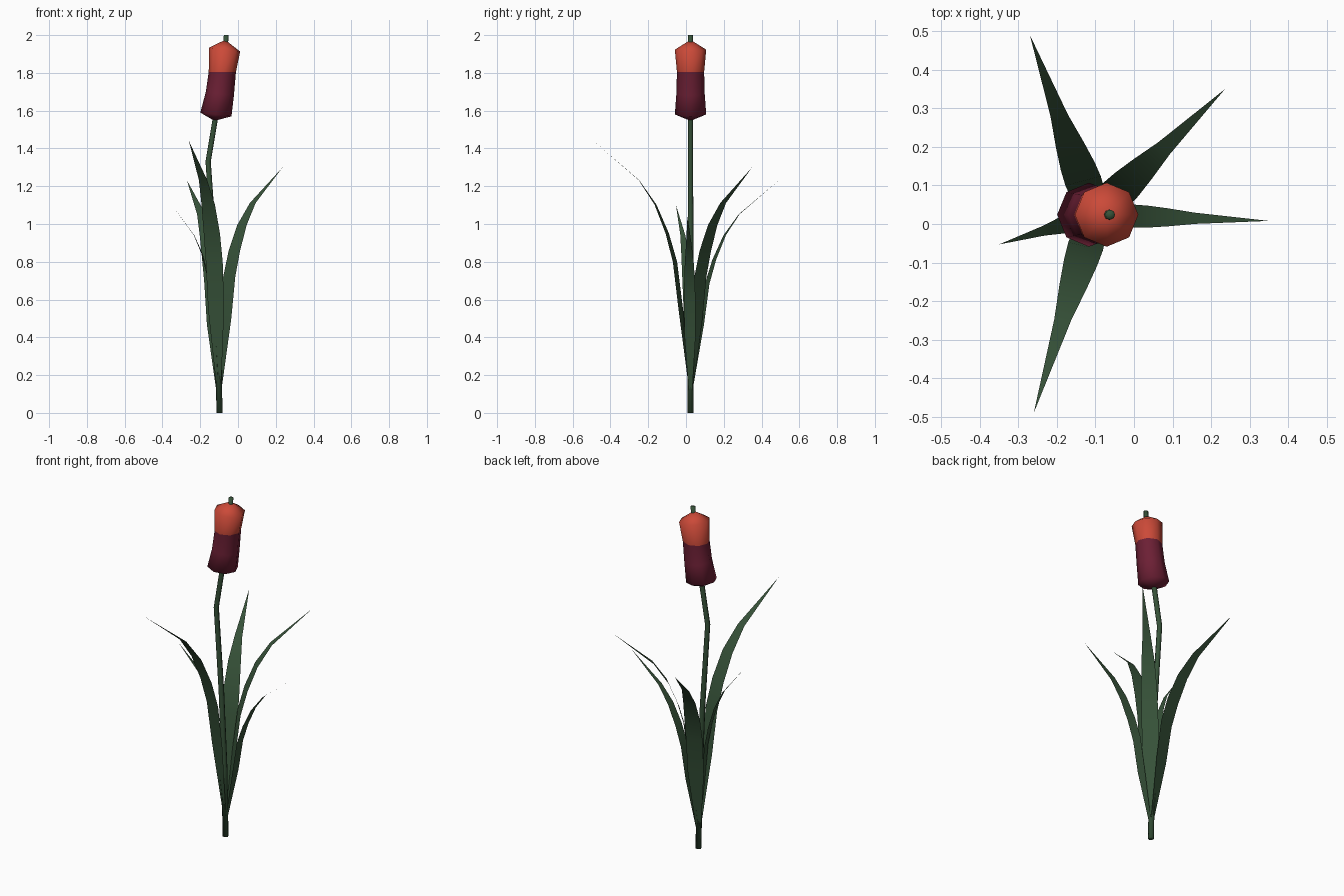
import bpy, math
from mathutils import Vector

if "Cube" in bpy.data.objects:
    bpy.data.objects.remove(bpy.data.objects["Cube"])


def mat(name, col):
    m = bpy.data.materials.new(name)
    m.diffuse_color = (*col, 1)
    m.use_nodes = True
    m.node_tree.nodes["Principled BSDF"].inputs["Base Color"].default_value = m.diffuse_color
    return m


GREEN = mat("leaf_green", (0.037, 0.083, 0.040))
MAROON = mat("maroon", (0.15, 0.014, 0.035))
ORANGE = mat("orange_red", (0.60, 0.068, 0.040))
CX, CY = -0.10, 0.024          # root position


def make(name, verts, faces, mats):
    me = bpy.data.meshes.new(name)
    me.from_pydata(verts, [], faces)
    for m in mats:
        me.materials.append(m)
    for p in me.polygons:
        p.use_smooth = True
    ob = bpy.data.objects.new(name, me)
    bpy.context.collection.objects.link(ob)
    return ob


def tube(name, rings, bottom, top, mats, n=8):
    """Closed lathe-like tube; each ring is (x, z, radius, tilt towards +x)."""
    verts, faces = [], []
    for x, z, r, t in rings:
        for i in range(n):
            a = 2 * math.pi * i / n
            c = r * math.cos(a)
            verts.append((x + c * math.cos(t), CY + r * math.sin(a), z - c * math.sin(t)))
    for k in range(len(rings) - 1):
        for i in range(n):
            j = (i + 1) % n
            faces.append((k * n + i, k * n + j, k * n + n + j, k * n + n + i))
    b = len(verts)
    verts += [(bottom[0], CY, bottom[1]), (top[0], CY, top[1])]
    last = (len(rings) - 1) * n
    for i in range(n):
        j = (i + 1) % n
        faces.append((b, j, i))
        faces.append((b + 1, last + i, last + j))
    return make(name, verts, faces, mats)


# Bent stem running through the flower head
tube("stem", [(-0.098, 0, 0.016, 0), (-0.105, 0.4, 0.016, 0), (-0.125, 0.85, 0.015, 0),
              (-0.158, 1.33, 0.014, 0.05), (-0.118, 1.57, 0.014, 0.15),
              (-0.068, 1.93, 0.013, 0.1), (-0.062, 2.0, 0.013, 0)],
     (-0.098, 0), (-0.062, 2.0), [GREEN])

# Flower head: maroon below, orange above
head = tube("flower_head", [(-0.117, 1.58, 0.083, 0.12), (-0.096, 1.69, 0.075, 0.12),
                            (-0.083, 1.805, 0.072, 0.0), (-0.071, 1.923, 0.083, 0.12)],
            (-0.125, 1.546), (-0.068, 1.975), [MAROON, ORANGE])
for p in head.data.polygons:
    p.material_index = 1 if p.center.z > 1.805 else 0

# Leaf arc: (fraction of reach, fraction of height, fraction of width)
ARC = [(0.0, 0.06, 0.2), (0.10, 0.38, 0.95), (0.16, 0.555, 1.0), (0.24, 0.66, 0.95),
       (0.36, 0.765, 0.78), (0.53, 0.855, 0.48)]


def leaf(name, tip, root_facing, tip_facing, width, bow=0.0):
    """Thin blade sweeping out to the tip, twisting a little along its length."""
    verts = []
    for r, h, w in ARC:
        a = math.radians(root_facing + (tip_facing - root_facing) * r / 0.53)
        side = Vector((-math.sin(a), math.cos(a), 0)) * width / 2
        f = r + bow * math.sin(math.pi * math.sqrt(r))
        c = Vector((CX + (tip[0] - CX) * f, CY + (tip[1] - CY) * f, tip[2] * h))
        verts += [c - side * w, c + side * w]
    n = len(verts)
    verts.append(Vector(tip))
    faces = [(i, i + 1, i + 3, i + 2) for i in range(0, n - 2, 2)] + [(n - 2, n - 1, n)]
    make(name, verts, faces, [GREEN])


leaf("leaf_back", (-0.27, 0.49, 1.23), 109, 95, 0.095, 0.03)
leaf("leaf_back_right", (0.236, 0.35, 1.30), 45, 45, 0.09)
leaf("leaf_right", (0.35, 0.008, 1.045), 0, 0, 0.06, 0.06)
leaf("leaf_left", (-0.35, -0.053, 1.10), 195, 185, 0.055)
leaf("leaf_front", (-0.26, -0.49, 1.44), 251, 267, 0.092)
